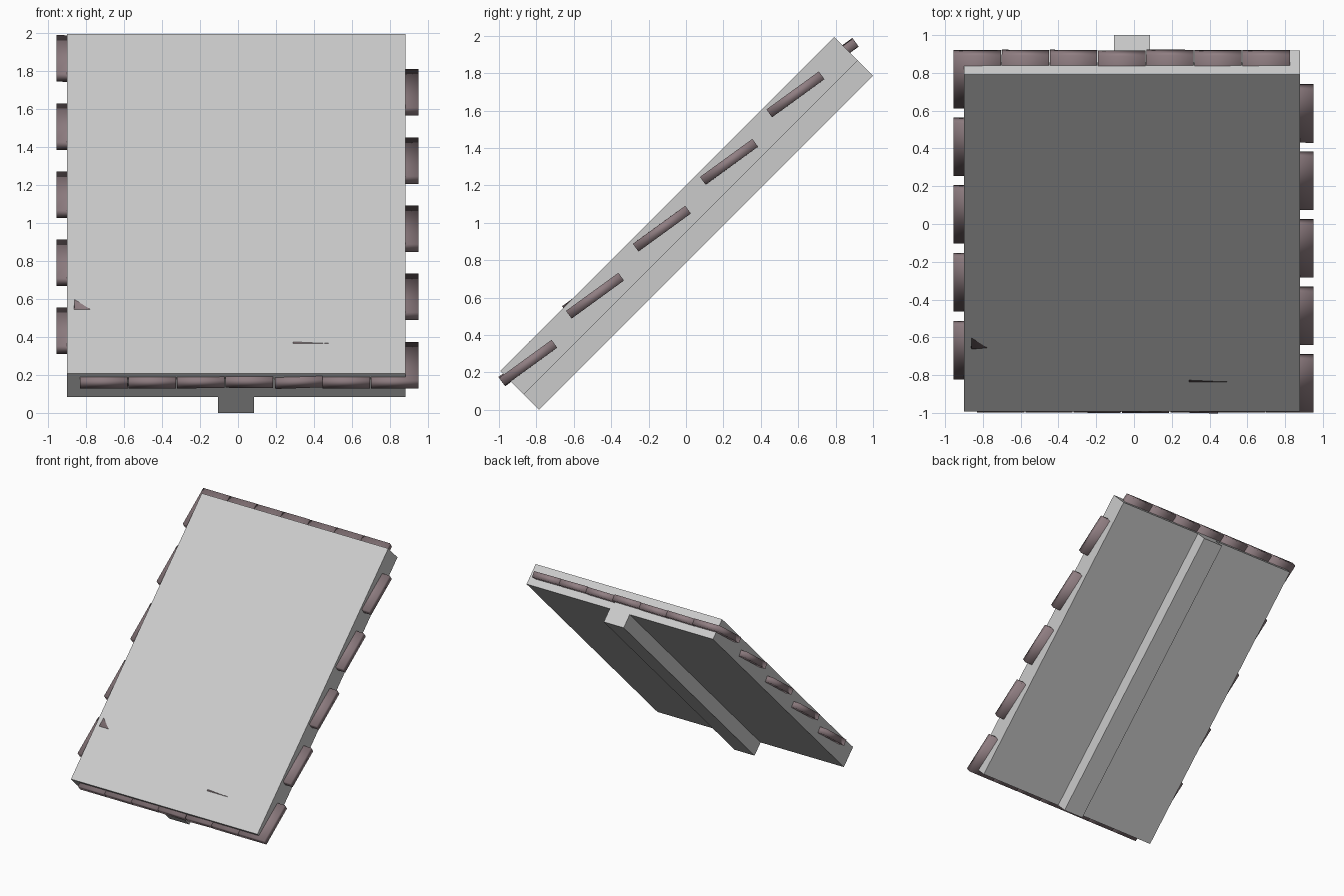
import bpy, bmesh, random
from math import radians
from mathutils import Matrix, Vector

if "Cube" in bpy.data.objects:
    bpy.data.objects.remove(bpy.data.objects["Cube"])

random.seed(4)
SLOPE = radians(45)
PITCH = radians(36)

mat = bpy.data.materials.new("shingle_brown")
mat.diffuse_color = (0.28, 0.21, 0.225, 1)
mat.use_nodes = True
mat.node_tree.nodes["Principled BSDF"].inputs["Base Color"].default_value = mat.diffuse_color


def add_object(name, bm):
    mesh = bpy.data.meshes.new(name)
    bmesh.ops.recalc_face_normals(bm, faces=bm.faces)
    bm.to_mesh(mesh)
    bm.free()
    obj = bpy.data.objects.new(name, mesh)
    bpy.context.collection.objects.link(obj)
    return obj


# Sloping roof panel with a rib beneath: one T profile swept up the slope
length, top, mid, low = 2.524, 0.0885, -0.0885, -0.205
profile = [(-0.90, top), (0.88, top), (0.88, mid), (0.085, mid),
           (0.085, low), (-0.105, low), (-0.105, mid), (-0.90, mid)]
bm = bmesh.new()
face = bm.faces.new([bm.verts.new((x, -length / 2, n)) for x, n in profile])
ext = bmesh.ops.extrude_face_region(bm, geom=[face])
verts = [v for v in ext["geom"] if isinstance(v, bmesh.types.BMVert)]
bmesh.ops.translate(bm, verts=verts, vec=(0, length, 0))
panel = add_object("roof_panel", bm)
panel.location = (0, -0.0375, 1.0375)
panel.rotation_euler = (SLOPE, 0, 0)

# Shared shingle block
bm = bmesh.new()
bmesh.ops.create_cube(bm, size=1, matrix=Matrix.Diagonal((0.25, 0.346, 0.051, 1)))
for f in bm.faces:
    f.smooth = True
first = add_object("shingle", bm)
first.data.materials.append(mat)
shingle_mesh = first.data
bpy.data.objects.remove(first)

# Crooked shingles: (row, column) -> roll in degrees, lift, sideways shift
crooked = {(2, 0): (8, 0.015, -0.035), (0, 4): (-2.5, 0, 0.005),
           (1, 5): (0.6, 0.021, -0.03), (1, 6): (0.9, 0.019, -0.12)}
normal = Vector((0, -1, 1)).normalized()

# Staggered rows of shingles sunk into the panel, edges showing
for row in range(10):
    start = -0.705 if row % 2 == 0 else -0.83
    for col in range(7):
        jitter = (random.uniform(-0.6, 0.6), random.uniform(-0.003, 0.003), 0)
        roll, lift, shift = crooked.get((row, col), jitter)
        obj = bpy.data.objects.new(f"shingle_{row}_{col}", shingle_mesh)
        bpy.context.collection.objects.link(obj)
        pos = Vector((start + col * 0.255 + shift,
                      -0.845 + row * 0.179, 0.2525 + row * 0.179)) + normal * lift
        obj.matrix_world = (Matrix.Translation(pos) @ Matrix.Rotation(PITCH, 4, 'X')
                            @ Matrix.Rotation(radians(roll), 4, 'Y'))
